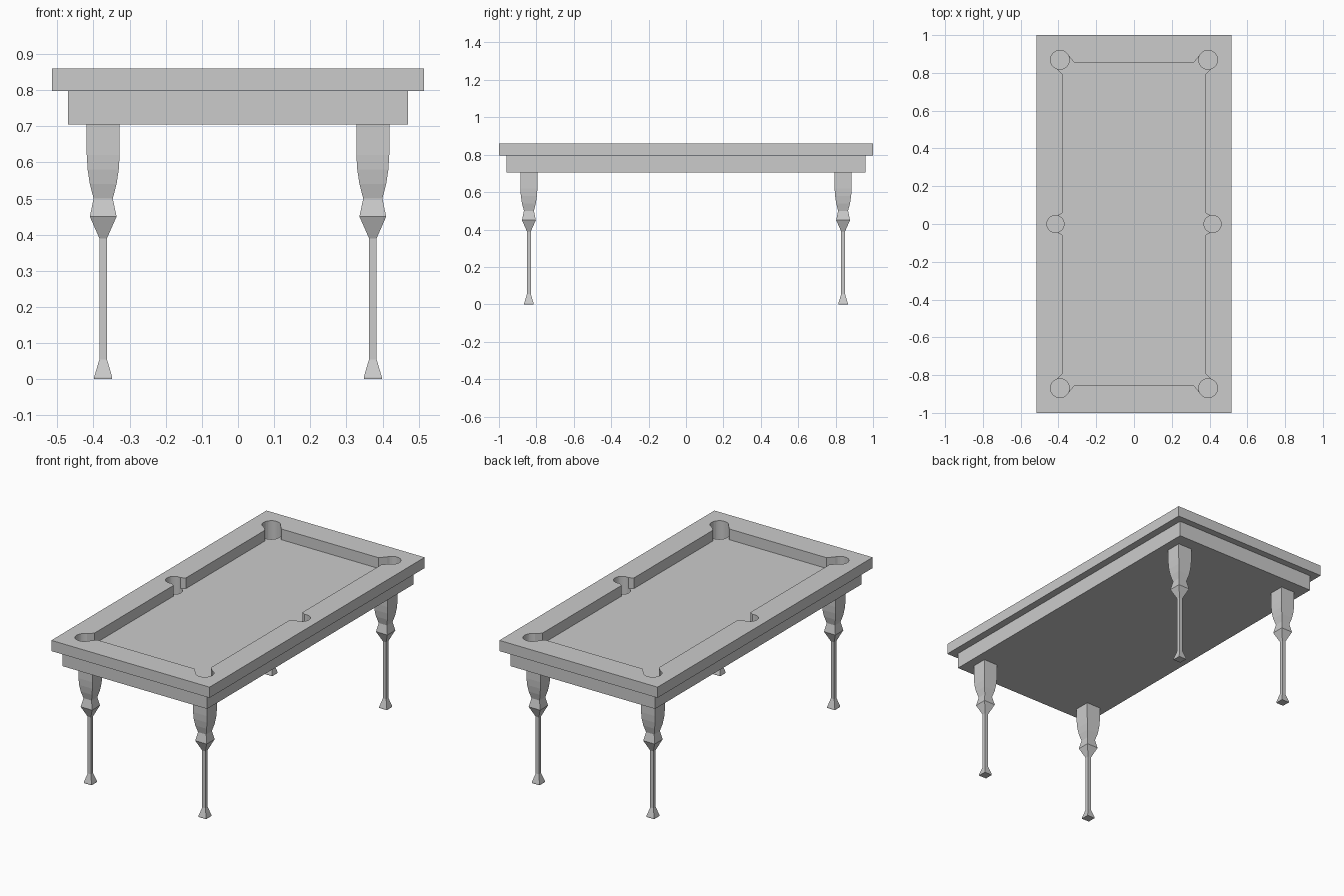
import bpy
import bmesh
from math import pi, cos, sin

cube = bpy.data.objects.get("Cube")
if cube:
    bpy.data.objects.remove(cube, do_unlink=True)

grey = bpy.data.materials.new("light_grey")
grey.use_nodes = True
grey.diffuse_color = (0.6, 0.6, 0.6, 1)
grey.node_tree.nodes["Principled BSDF"].inputs["Base Color"].default_value = (0.6, 0.6, 0.6, 1)

RIM_TOP, BED, BASE_BOTTOM, POCKET_FLOOR = 0.86, 0.797, 0.705, 0.72


def loft(name, rings):
    """Solid skinned through matching rings of points, capped at both ends."""
    bm = bmesh.new()
    loops = [[bm.verts.new(p) for p in ring] for ring in rings]
    n = len(loops[0])
    for low, high in zip(loops, loops[1:]):
        for i in range(n):
            j = (i + 1) % n
            bm.faces.new((low[i], low[j], high[j], high[i]))
    bm.faces.new(loops[0][::-1])
    bm.faces.new(loops[-1])
    bmesh.ops.recalc_face_normals(bm, faces=bm.faces)
    mesh = bpy.data.meshes.new(name)
    bm.to_mesh(mesh)
    bm.free()
    obj = bpy.data.objects.new(name, mesh)
    bpy.context.collection.objects.link(obj)
    mesh.materials.append(grey)
    return obj


def prism(name, outline, z0, z1):
    return loft(name, [[(x, y, z) for x, y in outline] for z in (z0, z1)])


def rect(hx, hy, cx=0, cy=0):
    return [(cx - hx, cy - hy), (cx + hx, cy - hy), (cx + hx, cy + hy), (cx - hx, cy + hy)]


def circle(cx, cy, r, n=32):
    return [(cx + r * cos(2 * pi * i / n), cy + r * sin(2 * pi * i / n)) for i in range(n)]


def cut(target, outline, z0, z1):
    """Carve a prism out of the target and discard the cutter."""
    cutter = prism("cutter", outline, z0, z1)
    cutter.hide_render = True
    mod = target.modifiers.new("cut", "BOOLEAN")
    mod.operation = "DIFFERENCE"
    mod.solver = "EXACT"
    mod.object = cutter
    bpy.context.view_layer.objects.active = target
    bpy.ops.object.modifier_apply(modifier=mod.name)
    bpy.data.objects.remove(cutter, do_unlink=True)


# Table body: overhanging rim on a narrower base
rim = prism("rim", rect(0.515, 1.0), BED, RIM_TOP)
base = prism("base", rect(0.471, 0.96), BASE_BOTTOM, BED)

# Cushion outline: one quarter with angled pocket jaws, mirrored around
quarter = [(0.404, 0.043), (0.379, 0.058), (0.379, 0.793),
           (0.413, 0.828), (0.348, 0.892), (0.317, 0.855)]
right_half = [(x, -y) for x, y in quarter[::-1]] + quarter
outline = right_half + [(-x, -y) for x, y in right_half]
cut(rim, outline, BED - 0.05, RIM_TOP + 0.05)

# Six pockets, cut through the rim and sunk into the base
for side in (-1, 1):
    for x, y, r in ((0.392, -0.869, 0.05), (0.416, 0, 0.0455), (0.392, 0.869, 0.05)):
        pocket = circle(side * x, y, r)
        cut(rim, pocket, BED - 0.05, RIM_TOP + 0.05)
        cut(base, pocket, POCKET_FLOOR, RIM_TOP)

# Four square turned legs: (height, half width) from foot to top
profile = [(0, 0.025), (0.006, 0.025), (0.055, 0.0105), (0.39, 0.0105), (0.45, 0.037),
           (0.50, 0.0265), (0.54, 0.037), (0.58, 0.043), (0.62, 0.0455), (BASE_BOTTOM, 0.0455)]
for y, end in ((-0.84, "front"), (0.84, "back")):
    for x, side in ((0.373, "left"), (-0.373, "right")):
        loft(f"{end}_{side}_leg",
             [[(px, py, z) for px, py in rect(w, w, x, y)] for z, w in profile])
